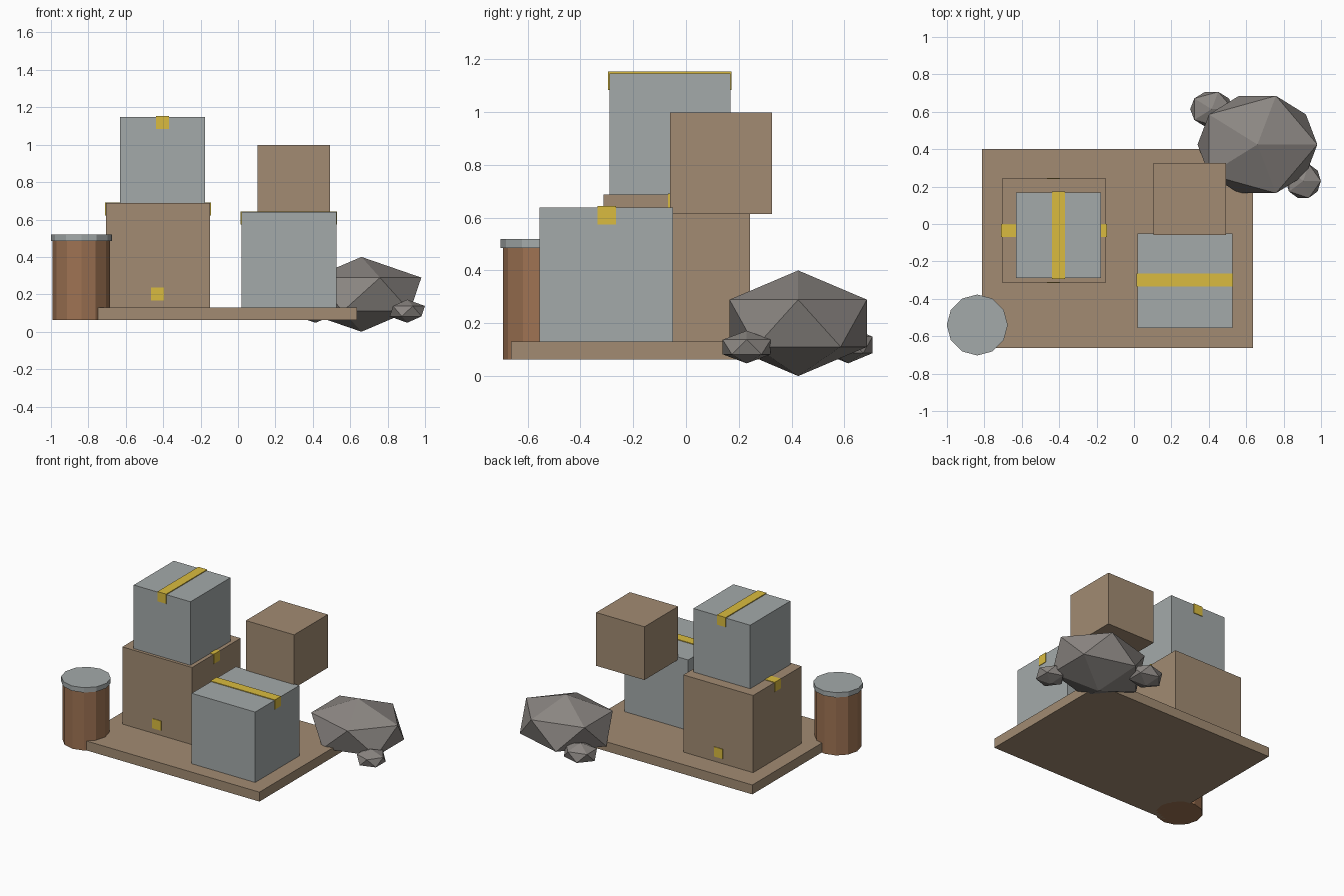
import bpy
from mathutils import Vector

if "Cube" in bpy.data.objects:
    bpy.data.objects.remove(bpy.data.objects["Cube"])


def material(name, rgb):
    m = bpy.data.materials.new(name)
    m.diffuse_color = (*rgb, 1)
    m.use_nodes = True
    m.node_tree.nodes["Principled BSDF"].inputs["Base Color"].default_value = m.diffuse_color
    return m


CARD = material("cardboard", (0.36, 0.26, 0.17))
GREY = material("grey_paint", (0.37, 0.40, 0.40))
TAPE = material("yellow_tape", (0.70, 0.50, 0.05))
WOOD = material("barrel_wood", (0.34, 0.17, 0.085))
ROCK = material("rock", (0.26, 0.24, 0.225))


def finish(name, mat):
    ob = bpy.context.object
    ob.name = name
    ob.data.materials.append(mat)
    return ob


def box(name, lo, hi, mat):
    lo, hi = Vector(lo), Vector(hi)
    bpy.ops.mesh.primitive_cube_add(size=1, location=(lo + hi) / 2)
    ob = finish(name, mat)
    ob.scale = hi - lo
    return ob


def tape(name, axis, start, end, centre, top, width=0.07, drop=0.07, t=0.008):
    """Folded strip: a U profile along x or y, extruded across its width."""
    prof = [(start, top - drop), (start, top), (end, top), (end, top - drop),
            (end - t, top - drop), (end - t, top - t),
            (start + t, top - t), (start + t, top - drop)]
    verts = []
    for w in (centre - width / 2, centre + width / 2):
        verts += [(a, w, z) if axis == "x" else (w, a, z) for a, z in prof]
    n = len(prof)
    faces = [(i, (i + 1) % n, (i + 1) % n + n, i + n) for i in range(n)]
    for o in (0, n):
        faces += [tuple(o + k for k in q) for q in
                  ((0, 1, 6, 7), (1, 2, 5, 6), (2, 3, 4, 5))]
    me = bpy.data.meshes.new(name)
    me.from_pydata(verts, [], faces)
    ob = bpy.data.objects.new(name, me)
    bpy.context.collection.objects.link(ob)
    bpy.context.view_layer.objects.active = ob
    # consistent outward normals
    import bmesh
    bm = bmesh.new()
    bm.from_mesh(me)
    bmesh.ops.recalc_face_normals(bm, faces=bm.faces)
    bm.to_mesh(me)
    bm.free()
    finish(name, TAPE)


def drum(name, r, z0, z1, mat):
    bpy.ops.mesh.primitive_cylinder_add(
        vertices=12, radius=r, depth=z1 - z0, location=(-0.838, -0.54, (z0 + z1) / 2))
    finish(name, mat)


def rock(name, loc, scale):
    bpy.ops.mesh.primitive_ico_sphere_add(subdivisions=1, radius=1, location=loc)
    finish(name, ROCK).scale = scale


# Base board and stacked boxes
box("base_board", (-0.812, -0.662, 0.062), (0.635, 0.402, 0.13), CARD)
box("large_box", (-0.707, -0.312, 0.13), (-0.149, 0.243, 0.688), CARD)
box("upper_box", (-0.631, -0.29, 0.688), (-0.177, 0.168, 1.147), GREY)
box("front_box", (0.018, -0.555, 0.13), (0.526, -0.05, 0.639), GREY)
box("small_box", (0.105, -0.06, 0.614), (0.491, 0.325, 0.999), CARD)

# Packing tape
tape("upper_box_tape", "y", -0.295, 0.173, -0.403, 1.153)
tape("front_box_tape", "x", 0.014, 0.53, -0.3, 0.644)
tape("large_box_top_tape", "x", -0.711, -0.145, -0.034, 0.692)
tape("large_box_low_tape", "y", -0.316, 0.247, -0.43, 0.236)

# Barrel with lid
drum("barrel_body", 0.154, 0.062, 0.485, WOOD)
drum("barrel_lid", 0.163, 0.485, 0.52, GREY)

# Rocks
rock("large_rock", (0.66, 0.425, 0.2), (0.358, 0.306, 0.2))
rock("right_rock", (0.905, 0.23, 0.11), (0.1055, 0.107, 0.062))
rock("back_rock", (0.415, 0.614, 0.118), (0.128, 0.109, 0.07))
